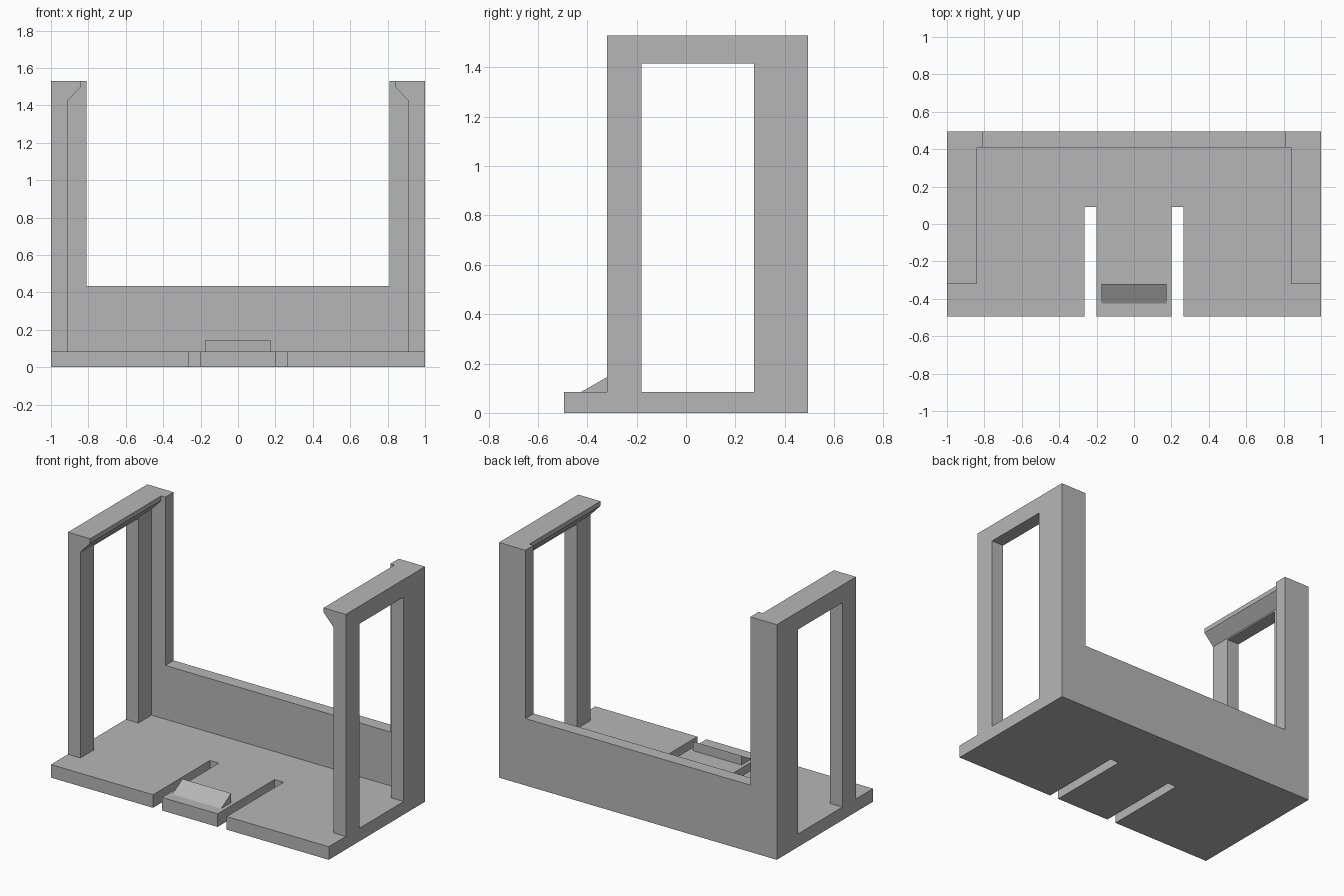
import bpy
import bmesh
import math
from mathutils import Vector

cube = bpy.data.objects.get("Cube")
if cube:
    bpy.data.objects.remove(cube, do_unlink=True)

grey = bpy.data.materials.new("plain grey")
grey.use_nodes = True
grey.diffuse_color = (0.47, 0.47, 0.47, 1)
grey.node_tree.nodes["Principled BSDF"].inputs["Base Color"].default_value = grey.diffuse_color


def prism(name, points, start, end, along):
    """Extrude a closed profile along x (profile y, z) or along y (profile x, z)."""
    bm = bmesh.new()
    place = (lambda a, b: (start, a, b)) if along == "x" else (lambda a, b: (a, start, b))
    face = bm.faces.new([bm.verts.new(place(a, b)) for a, b in points])
    grown = bmesh.ops.extrude_face_region(bm, geom=[face])
    moved = [v for v in grown["geom"] if isinstance(v, bmesh.types.BMVert)]
    step = (end - start, 0, 0) if along == "x" else (0, end - start, 0)
    bmesh.ops.translate(bm, verts=moved, vec=Vector(step))
    bmesh.ops.recalc_face_normals(bm, faces=bm.faces)
    mesh = bpy.data.meshes.new(name)
    bm.to_mesh(mesh)
    bm.free()
    mesh.materials.append(grey)
    obj = bpy.data.objects.new(name, mesh)
    bpy.context.collection.objects.link(obj)
    return obj


def box(name, x, y, z):
    profile = [(x[0], z[0]), (x[1], z[0]), (x[1], z[1]), (x[0], z[1])]
    return prism(name, profile, y[0], y[1], "y")


FLOOR, TOP, HALF_DEPTH, FAR = 0.085, 1.53, 0.495, 2

# Solid block the holder is carved from
holder = box("holder_body", (-1, 1), (-HALF_DEPTH, HALF_DEPTH), (0, TOP))

# Inside space, leaving side walls with a chamfered lip along the top
half = [(0.91, FLOOR), (0.91, 1.425), (0.84, 1.5), (0.84, FAR)]
inside = half + [(-x, z) for x, z in reversed(half)]

cutters = [
    prism("inside_cutter", inside, -FAR, 0.41, "y"),
    box("front_step_cutter", (-FAR, FAR), (-FAR, -0.32), (FLOOR, FAR)),
    box("back_opening_cutter", (-0.81, 0.81), (0.2, FAR), (0.435, FAR)),
    box("side_window_cutter", (-FAR, FAR), (-0.18, 0.275), (FLOOR, 1.415)),
]
# Slots either side of the spring tongue
for x in (-0.2325, 0.2325):
    cutters.append(box("slot_cutter", (x - 0.0325, x + 0.0325), (-FAR, 0.09), (-1, 0.3)))

for cutter in cutters:
    cutter.hide_render = True
    mod = holder.modifiers.new(cutter.name, "BOOLEAN")
    mod.operation = "DIFFERENCE"
    mod.solver = "EXACT"
    mod.object = cutter

# Bake the cuts and merge flat neighbouring faces
carved = bpy.data.meshes.new_from_object(
    holder.evaluated_get(bpy.context.evaluated_depsgraph_get()))
holder.modifiers.clear()
holder.data = carved
for cutter in cutters:
    bpy.data.objects.remove(cutter, do_unlink=True)
bm = bmesh.new()
bm.from_mesh(carved)
bmesh.ops.remove_doubles(bm, verts=bm.verts, dist=0.0001)
bmesh.ops.dissolve_limit(bm, angle_limit=math.radians(1), verts=bm.verts, edges=bm.edges)
bm.to_mesh(carved)
bm.free()

# Wedge catch on the tongue
prism("catch_wedge", [(-0.425, FLOOR), (-0.32, FLOOR), (-0.32, 0.145)], -0.175, 0.175, "x")
